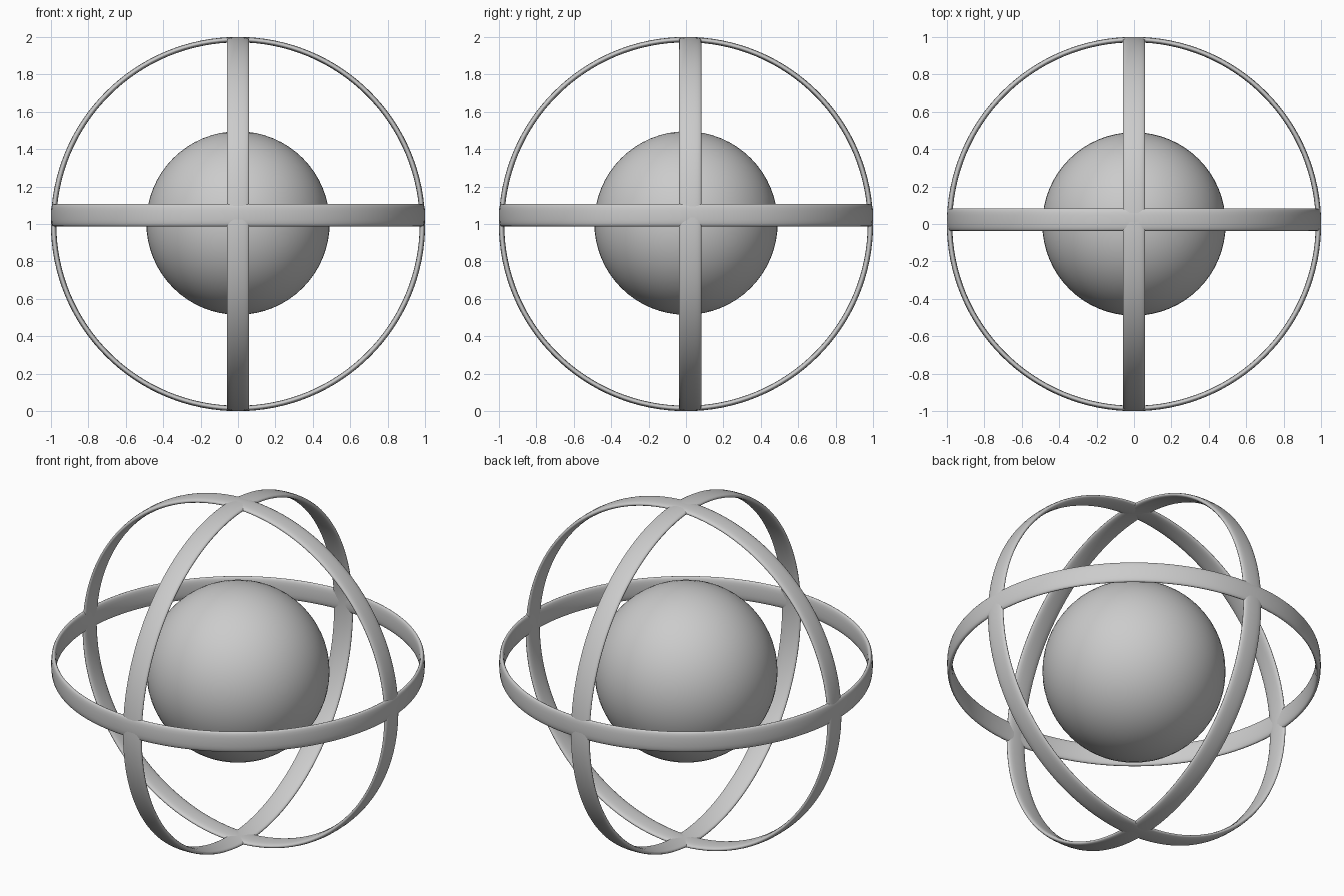
import bpy
import bmesh
from math import cos, sin, pi, copysign
from mathutils import Matrix, Vector

cube = bpy.data.objects.get("Cube")
if cube:
    bpy.data.objects.remove(cube, do_unlink=True)

# Single grey finish
grey = bpy.data.materials.new("plain grey")
grey.use_nodes = True
grey.diffuse_color = (0.6, 0.6, 0.6, 1)
grey.node_tree.nodes["Principled BSDF"].inputs["Base Color"].default_value = grey.diffuse_color

CENTRE = Vector((0, 0, 1))
OUTER, INNER = 1.0, 0.971
HALF_WIDTH = 0.06
SEGMENTS, SIDES = 128, 20


def finish(name, bm, location):
    bmesh.ops.recalc_face_normals(bm, faces=bm.faces)
    for face in bm.faces:
        face.smooth = True
    mesh = bpy.data.meshes.new(name)
    bm.to_mesh(mesh)
    bm.free()
    mesh.materials.append(grey)
    obj = bpy.data.objects.new(name, mesh)
    obj.location = location
    bpy.context.collection.objects.link(obj)


def soft(value):
    # Squarer than a plain ellipse
    return copysign(abs(value) ** 0.8, value)


def band(name, rotation, offset):
    # Flattened, softly rounded section swept round a circle
    bm = bmesh.new()
    mid, half = (OUTER + INNER) / 2, (OUTER - INNER) / 2
    loops = []
    for i in range(SEGMENTS):
        a = 2 * pi * i / SEGMENTS
        loop = []
        for j in range(SIDES):
            t = 2 * pi * j / SIDES
            r = mid + half * soft(cos(t))
            loop.append(bm.verts.new((r * cos(a), r * sin(a), HALF_WIDTH * soft(sin(t)))))
        loops.append(loop)
    for i in range(SEGMENTS):
        here, there = loops[i], loops[(i + 1) % SEGMENTS]
        for j in range(SIDES):
            k = (j + 1) % SIDES
            bm.faces.new((here[j], there[j], there[k], here[k]))
    bm.transform(rotation)
    finish(name, bm, CENTRE + Vector(offset))


# Three crossing bands
band("level_ring", Matrix.Identity(4), (0, 0, 0.047))
band("front_facing_ring", Matrix.Rotation(pi / 2, 4, "X"), (0, 0.023, 0))
band("side_facing_ring", Matrix.Rotation(pi / 2, 4, "Y"), (0, 0, 0))

# Central ball
ball = bmesh.new()
bmesh.ops.create_uvsphere(ball, u_segments=64, v_segments=32, radius=0.49)
finish("central_ball", ball, CENTRE + Vector((0, 0, 0.005)))
